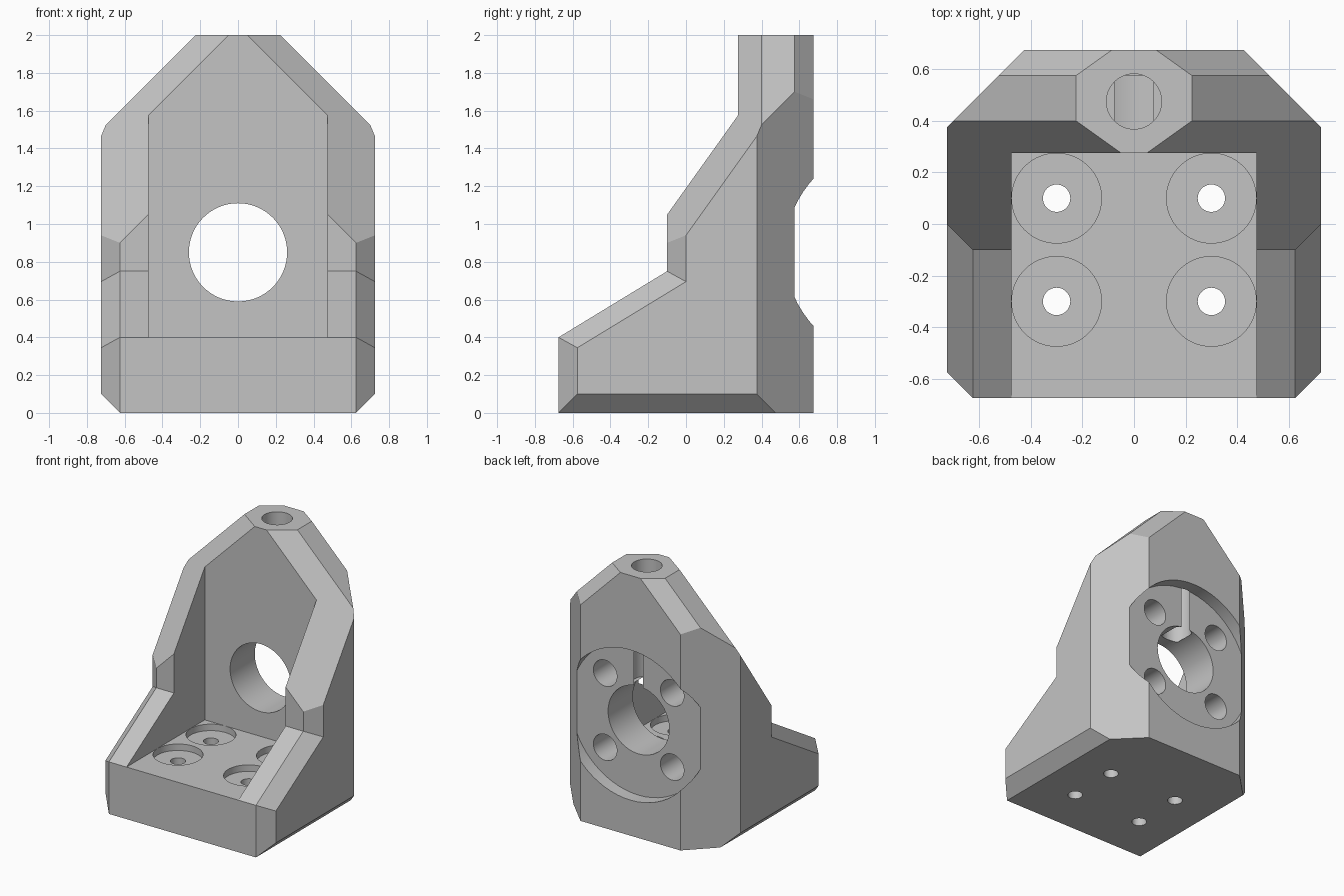
import bpy
import bmesh
from mathutils import Vector, Matrix

cube = bpy.data.objects.get("Cube")
if cube:
    bpy.data.objects.remove(cube, do_unlink=True)

grey = bpy.data.materials.new("plain grey")
grey.use_nodes = True
grey.diffuse_color = (0.55, 0.55, 0.55, 1)
grey.node_tree.nodes["Principled BSDF"].inputs["Base Color"].default_value = (0.55, 0.55, 0.55, 1)


def to_object(name, bm):
    bmesh.ops.recalc_face_normals(bm, faces=bm.faces[:])
    mesh = bpy.data.meshes.new(name)
    bm.to_mesh(mesh)
    bm.free()
    mesh.materials.append(grey)
    obj = bpy.data.objects.new(name, mesh)
    bpy.context.scene.collection.objects.link(obj)
    return obj


def block(name, low, high, planes=()):
    """Box trimmed by planes (point, normal), each mirrored in x."""
    low, high = Vector(low), Vector(high)
    bm = bmesh.new()
    bmesh.ops.create_cube(bm, size=1)
    for v in bm.verts:
        v.co = Vector(h if c > 0 else l for c, l, h in zip(v.co, low, high))
    for point, normal in planes:
        for side in ((1, -1) if normal[0] else (1,)):
            flip = Vector((side, 1, 1))
            bmesh.ops.bisect_plane(
                bm, geom=bm.verts[:] + bm.edges[:] + bm.faces[:], dist=1e-5,
                plane_co=Vector(point) * flip, plane_no=Vector(normal) * flip,
                clear_outer=True)
            bmesh.ops.holes_fill(bm, edges=[e for e in bm.edges if e.is_boundary])
    return to_object(name, bm)


def cylinder(name, start, end, radius):
    start, end = Vector(start), Vector(end)
    axis = end - start
    turn = axis.to_track_quat('Z', 'Y').to_matrix().to_4x4()
    bm = bmesh.new()
    bmesh.ops.create_cone(bm, cap_ends=True, segments=64, radius1=radius,
                          radius2=radius, depth=axis.length,
                          matrix=Matrix.Translation((start + end) / 2) @ turn)
    return to_object(name, bm)


def combine(body, tool, operation='DIFFERENCE'):
    mod = body.modifiers.new(tool.name, 'BOOLEAN')
    mod.operation = operation
    mod.solver = 'EXACT'
    mod.object = tool
    bpy.context.view_layer.objects.active = body
    bpy.ops.object.modifier_apply(modifier=mod.name)
    bpy.data.objects.remove(tool, do_unlink=True)


# Upright with gabled top, sloped cheeks and chamfered corners
under = ((0.625, 0, 0), (1, 0, -1))
bracket = block("bracket_body", (-0.725, -0.1, 0), (0.725, 0.675, 2), [
    ((0.725, 0, 0), (1, -1, 0)),
    ((0.725, 0.375, 0), (1, 1, 0)),
    under,
    ((0.225, 0, 2), (1, 0, 1)),
    ((0.225, 0.4, 2), (1, -1.4, 1)),
    ((0.225, 0.575, 2), (1, 1.4, 1)),
])

# Foot with sloping side ribs
slope = 0.35 / 0.575
foot = block("foot", (-0.725, -0.675, 0), (0.725, 0.1, 1), [
    ((0, -0.675, 0.4), (0, -slope, 1)),
    ((0.625, -0.675, 0), (1, -1, 0)),
    ((0.625, -0.675, 0.4), (1.16, -slope, 1)),
    under,
])
combine(bracket, foot, 'UNION')

# Open pocket between the ribs
combine(bracket, block("pocket", (-0.475, -1, 0.4), (0.475, 0.275, 3)))

# Main bore and round recess on the back
mid = 0.85
combine(bracket, cylinder("recess", (0, 0.575, mid), (0, 1, mid), 0.577))
combine(bracket, cylinder("bore", (0, -1, mid), (0, 1, mid), 0.26))

# Vertical hole from the top into the bore
combine(bracket, cylinder("top_hole", (0, 0.475, 1.099), (0, 0.475, 2.5), 0.107))

for x in (-1, 1):
    # Blind bolt holes in the recess
    for z in (-1, 1):
        px, pz = 0.285 * x, mid + 0.285 * z
        combine(bracket, cylinder("bolt_hole", (px, 0.325, pz), (px, 1, pz), 0.1))
    # Countersunk mounting holes in the floor
    for y in (-0.3, 0.1):
        px = 0.3 * x
        combine(bracket, cylinder("counterbore", (px, y, 0.35), (px, y, 0.5), 0.174))
        combine(bracket, cylinder("mount_hole", (px, y, -0.5), (px, y, 0.5), 0.053))

# Smooth the round walls, keep the edges sharp
bpy.ops.object.select_all(action='DESELECT')
bracket.select_set(True)
bpy.context.view_layer.objects.active = bracket
bpy.ops.object.shade_smooth_by_angle(angle=0.4)
